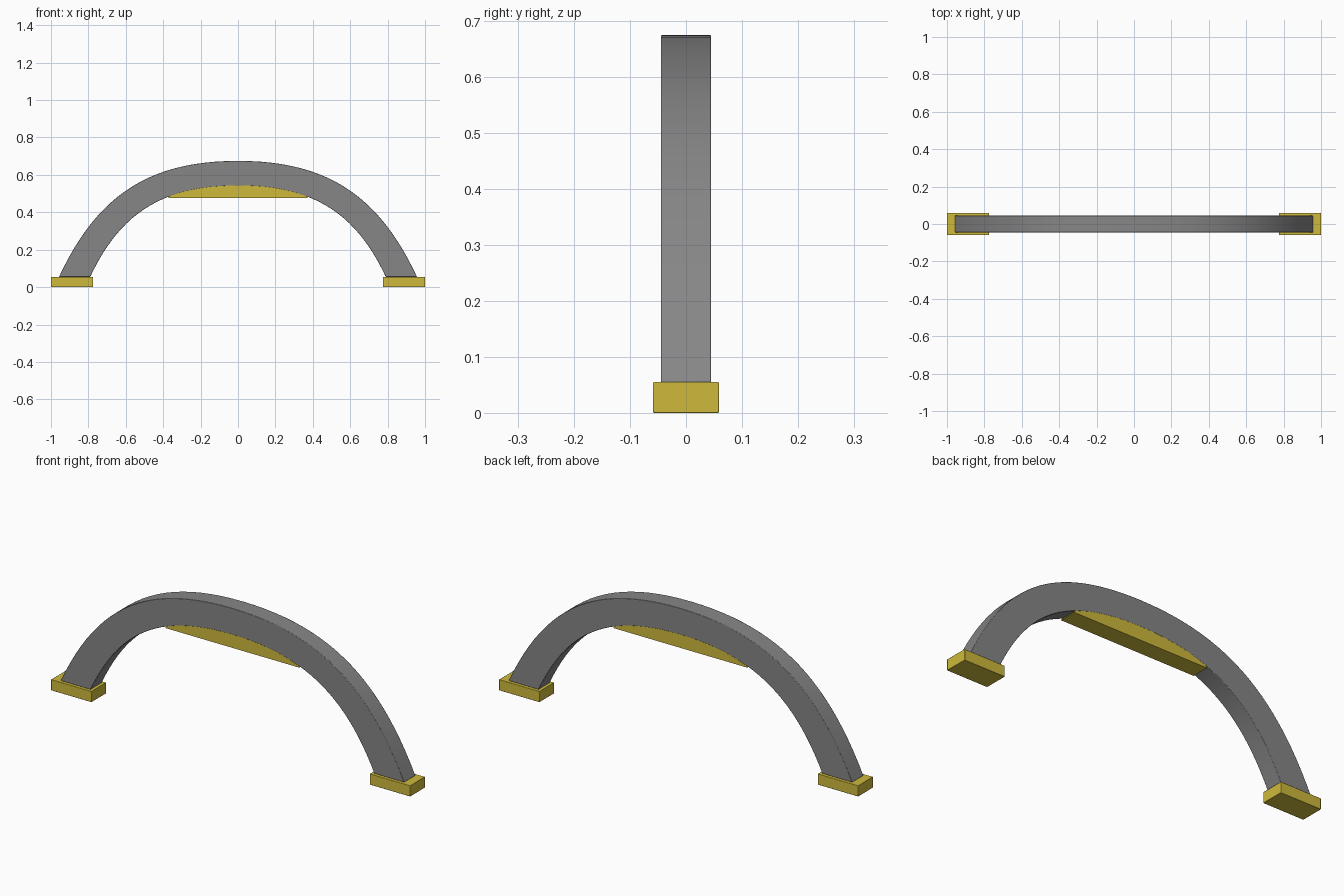
import bpy
import bmesh
import math
from mathutils import Vector
from mathutils.geometry import interpolate_bezier

cube = bpy.data.objects.get("Cube")
if cube:
    bpy.data.objects.remove(cube, do_unlink=True)


def make_material(name, rgb):
    mat = bpy.data.materials.new(name)
    mat.use_nodes = True
    colour = (*rgb, 1.0)
    mat.diffuse_color = colour
    mat.node_tree.nodes["Principled BSDF"].inputs["Base Color"].default_value = colour
    return mat


grey = make_material("grey_metal", (0.24, 0.24, 0.24))
yellow = make_material("yellow_paint", (0.62, 0.49, 0.045))

FOOT_TOP = 0.055
STEPS = 24


def half_curve(crown, foot_x, crown_handle, foot_handle):
    """Points from the crown down to the foot on the left side."""
    lean = Vector((-0.42, 0.9, 0)) * foot_handle
    top = Vector((0, crown, 0))
    foot = Vector((foot_x, FOOT_TOP, 0))
    pts = interpolate_bezier(top, top + Vector((crown_handle, 0, 0)),
                             foot + lean, foot, STEPS)
    return [(p.x, p.y) for p in pts]


def mirrored(half):
    """Whole curve from right (-x) to left (+x)."""
    return [(-x, z) for x, z in reversed(half[1:])] + half


def finish(name, bm, mat, bevel):
    bmesh.ops.recalc_face_normals(bm, faces=bm.faces[:])
    mesh = bpy.data.meshes.new(name)
    bm.to_mesh(mesh)
    bm.free()
    obj = bpy.data.objects.new(name, mesh)
    bpy.context.collection.objects.link(obj)
    mesh.materials.append(mat)
    if bevel:
        mod = obj.modifiers.new("soft_edges", "BEVEL")
        mod.width = bevel
        mod.segments = 2
        mod.limit_method = "ANGLE"
        mod.angle_limit = math.radians(40)
    bpy.ops.object.select_all(action="DESELECT")
    obj.select_set(True)
    bpy.context.view_layer.objects.active = obj
    bpy.ops.object.shade_smooth_by_angle(angle=math.radians(35))
    return obj


def band(name, upper, lower, half_depth, mat, bevel=0):
    """Solid between two matching curves, extruded along y."""
    bm = bmesh.new()
    rings = []
    for (ux, uz), (lx, lz) in zip(upper, lower):
        corners = ((ux, -half_depth, uz), (ux, half_depth, uz),
                   (lx, half_depth, lz), (lx, -half_depth, lz))
        rings.append([bm.verts.new(c) for c in corners])
    for a, b in zip(rings, rings[1:]):
        for i in range(4):
            j = (i + 1) % 4
            bm.faces.new((a[i], a[j], b[j], b[i]))
    bm.faces.new(rings[0])
    bm.faces.new(rings[-1])
    return finish(name, bm, mat, bevel)


def box(name, centre, size, mat, bevel):
    bm = bmesh.new()
    bmesh.ops.create_cube(bm, size=1)
    bmesh.ops.scale(bm, vec=size, verts=bm.verts)
    bmesh.ops.translate(bm, vec=centre, verts=bm.verts)
    return finish(name, bm, mat, bevel)


# Arch
outer = half_curve(0.675, 0.957, 0.48, 0.48)
inner = half_curve(0.543, 0.79, 0.40, 0.38)
band("arch", mirrored(outer), mirrored(inner), 0.045, grey, 0.002)

# Flat-bottomed panel filling the underside of the crown
BEAM_BOTTOM = 0.476
crown = [(x, z) for x, z in mirrored(inner) if z > BEAM_BOTTOM]
tip = crown[-1][0] + 0.012
upper = [(-tip, BEAM_BOTTOM + 0.004)] + [(x, z + 0.004) for x, z in crown] \
    + [(tip, BEAM_BOTTOM + 0.004)]
lower = [(x, BEAM_BOTTOM) for x, z in upper]
band("crown_panel", upper, lower, 0.0445, yellow)

# Foot blocks
for side, sign in (("left", 1), ("right", -1)):
    box(side + "_foot", (sign * 0.8875, 0, FOOT_TOP / 2),
        (0.225, 0.118, FOOT_TOP), yellow, 0.002)
